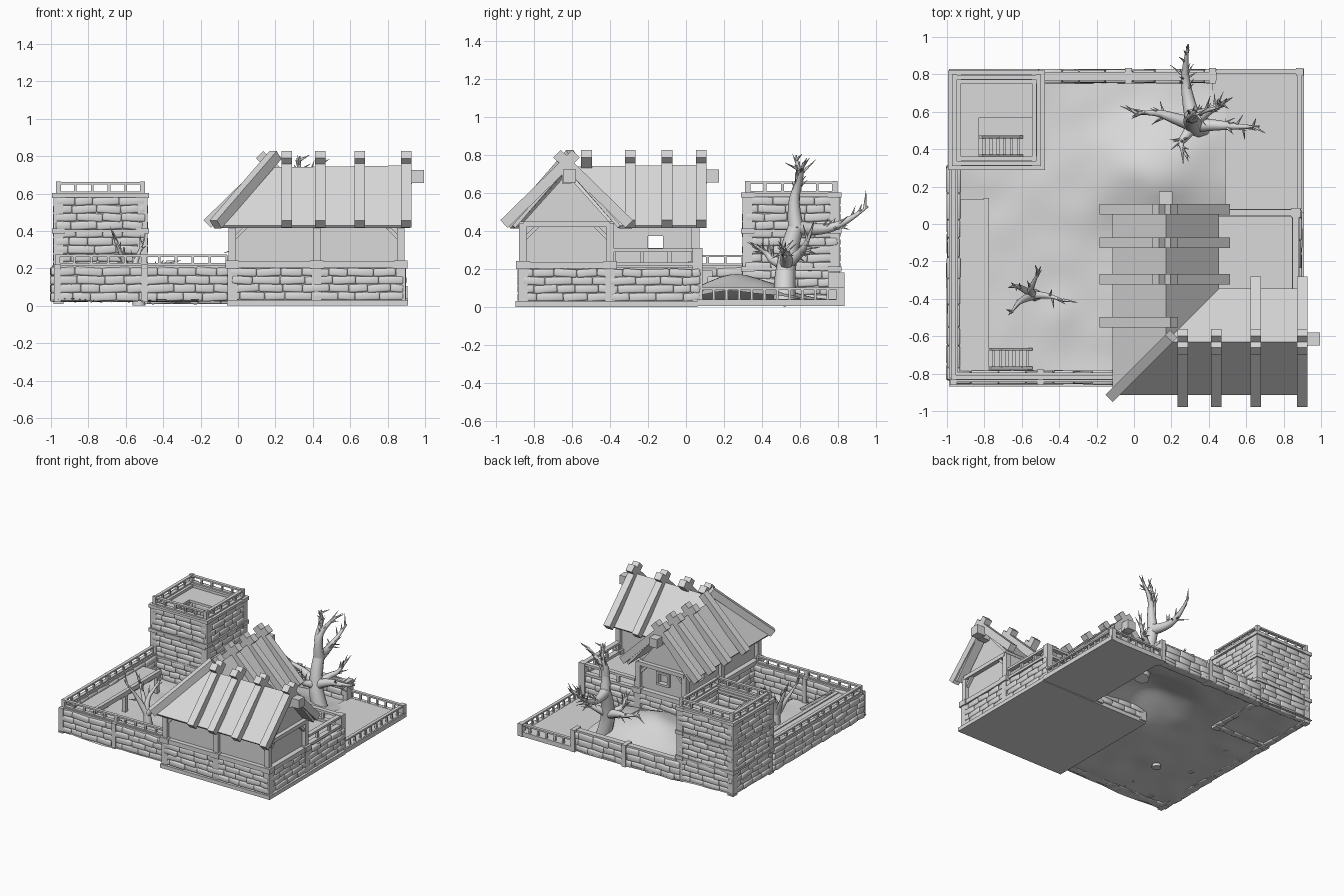
import bpy, bmesh, math, random
from mathutils import Vector, Matrix, noise

random.seed(4)
if "Cube" in bpy.data.objects:
    bpy.data.objects.remove(bpy.data.objects["Cube"])

grey = bpy.data.materials.new("plain grey")
grey.use_nodes = True
grey.diffuse_color = (0.7, 0.7, 0.7, 1)
grey.node_tree.nodes["Principled BSDF"].inputs["Base Color"].default_value = (0.7, 0.7, 0.7, 1)


def finish(bm, name, smooth=False):
    mesh = bpy.data.meshes.new(name)
    bmesh.ops.recalc_face_normals(bm, faces=bm.faces)
    bm.to_mesh(mesh)
    bm.free()
    mesh.materials.append(grey)
    for p in mesh.polygons:
        p.use_smooth = smooth
    ob = bpy.data.objects.new(name, mesh)
    bpy.context.collection.objects.link(ob)
    return ob


def box(bm, x0, x1, y0, y1, z0, z1):
    m = Matrix.Translation(((x0 + x1) / 2, (y0 + y1) / 2, (z0 + z1) / 2))
    bmesh.ops.create_cube(bm, size=1, matrix=m @ Matrix.Diagonal((x1 - x0, y1 - y0, z1 - z0, 1)))


def post(bm, x, y, r, z0, z1):
    box(bm, x - r, x + r, y - r, y + r, z0, z1)


def beam(bm, a, b, w=0.03, h=0.03):
    """Box of width w and height h running from a to b."""
    a, b = Vector(a), Vector(b)
    d = b - a
    side = d.cross((0, 0, 1)).normalized()
    d_n = d.normalized()
    rot = Matrix((d_n, side, d_n.cross(side))).transposed().to_4x4()
    m = Matrix.Translation((a + b) / 2) @ rot @ Matrix.Diagonal((d.length, w, h, 1))
    bmesh.ops.create_cube(bm, size=1, matrix=m)


def stone_wall(name, runs, z0, z1, thick=0.08):
    """Solid cores faced with rows of rounded, uneven blocks."""
    core, blocks = bmesh.new(), bmesh.new()
    rows = round((z1 - z0) / 0.043)
    rh = (z1 - z0) / rows
    for a, b in runs:
        a, b = Vector(a), Vector(b)
        d = (b - a).normalized()
        length = (b - a).length
        beam(core, (*a, (z0 + z1) / 2), (*b, (z0 + z1) / 2), thick - 0.03, z1 - z0)
        for r in range(rows):
            s = -random.uniform(0, 0.08)
            while s < length - 0.01:
                e = s + random.uniform(0.09, 0.15)
                p, q = a + d * max(s, -0.015), a + d * min(e, length + 0.015)
                zc = z0 + rh * (r + 0.5)
                tilt = random.uniform(-0.005, 0.005)
                beam(blocks, (*p, zc - tilt), (*q, zc + tilt), thick - random.uniform(0, 0.016), rh)
                s = e
    finish(core, name + "_core")
    ob = finish(blocks, name + "_blocks", True)
    mod = ob.modifiers.new("rounding", "BEVEL")
    mod.width, mod.segments = 0.009, 2


def railing(bm, a, b, z0, z1, gap=0.09, t=0.014):
    """Bottom rail, top rail and evenly spaced balusters."""
    a, b = Vector(a), Vector(b)
    beam(bm, (*a, z0), (*b, z0), t * 2, t)
    beam(bm, (*a, z1), (*b, z1), t * 1.8, t * 0.9)
    n = max(2, round((b - a).length / gap))
    for i in range(n + 1):
        p = a.lerp(b, i / n)
        post(bm, p.x, p.y, t / 2, z0, z1)


def ladder(name, a, b, width, rungs=6):
    bm = bmesh.new()
    side = Vector((0, width / 2, 0))
    a, b = Vector(a), Vector(b)
    for s in (-1, 1):
        beam(bm, a + side * s, b + side * s, 0.014, 0.02)
    for i in range(rungs):
        p = a.lerp(b, (i + 0.5) / rungs)
        beam(bm, p - side, p + side, 0.016, 0.014)
    finish(bm, name)


# Ground with a broad mound in the back half
bm = bmesh.new()
bmesh.ops.create_grid(bm, x_segments=40, y_segments=40, size=1)
for v in bm.verts:
    x, y = -0.25 + v.co.x * 0.74, -0.02 + v.co.y * 0.85
    mound = 0.14 * math.exp(-(((x - 0.14) / 0.36) ** 2 + ((y - 0.28) / 0.28) ** 2))
    wave = 0.014 * noise.noise((x * 5, y * 5, 0))
    v.co = (x, y, 0.028 + mound + wave)
finish(bm, "ground", True)

# Base slab under the house and the low deck
bm = bmesh.new()
box(bm, 0.42, 0.91, 0.06, 0.83, 0.005, 0.04)
box(bm, -0.06, 0.91, -0.9, 0.06, 0, 0.03)
finish(bm, "base_slab")

# Stone walls
stone_wall("yard_wall", [((-0.96, -0.82), (-0.06, -0.82)), ((-0.965, -0.82), (-0.965, 0.3))], 0.025, 0.205)
stone_wall("back_wall", [((-0.5, 0.79), (0.42, 0.79))], 0.01, 0.16)
stone_wall("house_footing", [((-0.03, -0.86), (0.87, -0.86)), ((0.87, -0.86), (0.87, 0.06)),
                             ((-0.03, -0.82), (-0.03, 0.05)), ((-0.03, 0.05), (0.87, 0.05))], 0.03, 0.2, 0.06)
TX, TY = (-0.96, -0.51), (0.325, 0.785)
corners = [(TX[0], TY[0]), (TX[1], TY[0]), (TX[1], TY[1]), (TX[0], TY[1])]
edges = [(corners[i], corners[(i + 1) % 4]) for i in range(4)]
stone_wall("tower_wall", edges, 0.02, 0.58, 0.06)

# Tower timbers, floors with hatch, parapet
bm = bmesh.new()
for x, y in corners:
    post(bm, x, y, 0.026, 0.01, 0.6)
    post(bm, x, y, 0.014, 0.6, 0.665)
for a, b in edges:
    for z in (0.2, 0.4):
        beam(bm, (*a, z), (*b, z), 0.062, 0.016)
    beam(bm, (*a, 0.59), (*b, 0.59), 0.07, 0.02)
    railing(bm, a, b, 0.604, 0.654)
for x, y in corners:
    for z in (0.2, 0.4, 0.59):
        post(bm, x, y, 0.035, z - 0.014, z + 0.014)
finish(bm, "tower_timbers")
bm = bmesh.new()
box(bm, TX[0], -0.83, *TY, 0.555, 0.575)
box(bm, -0.53, TX[1], *TY, 0.555, 0.575)
box(bm, -0.83, -0.53, TY[0], 0.36, 0.555, 0.575)
box(bm, -0.83, -0.53, 0.57, TY[1], 0.555, 0.575)
box(bm, *TX, *TY, 0.28, 0.3)
finish(bm, "tower_floors")
ladder("tower_ladder", (-0.6, 0.415, 0.3), (-0.82, 0.415, 0.57), 0.1)

# Yard railings and posts
bm = bmesh.new()
for a, b in (((-0.965, -0.82), (-0.06, -0.82)), ((-0.965, -0.82), (-0.965, 0.3))):
    beam(bm, (*a, 0.21), (*b, 0.21), 0.05, 0.018)
    railing(bm, a, b, 0.222, 0.268)
for x, y in ((-0.965, -0.82), (-0.5, -0.82), (-0.965, -0.27)):
    box(bm, x - 0.018, x + 0.018, y - 0.042, y + 0.042, 0.02, 0.22)
    post(bm, x, y, 0.014, 0.2, 0.275)
beam(bm, (-0.48, 0.79, 0.165), (0.44, 0.79, 0.165), 0.045, 0.02)
for x in (-0.03, 0.42):
    box(bm, x - 0.018, x + 0.018, 0.75, 0.835, 0.005, 0.18)
finish(bm, "yard_railings")

# Low railing of the deck
bm = bmesh.new()
railing(bm, (0.885, 0.08), (0.885, 0.815), 0.035, 0.095, 0.07)
railing(bm, (0.44, 0.815), (0.885, 0.815), 0.035, 0.095, 0.07)
post(bm, 0.885, 0.815, 0.02, 0.005, 0.105)
finish(bm, "deck_railing")

# Raised walkway and its ladder
bm = bmesh.new()
box(bm, -0.94, -0.8, -0.79, 0.13, 0.17, 0.185)
beam(bm, (-0.79, -0.82, 0.175), (-0.79, 0.14, 0.175), 0.03, 0.035)
for y in (-0.75, -0.3, 0.1):
    post(bm, -0.79, y, 0.015, 0.02, 0.17)
finish(bm, "walkway")
ladder("walkway_ladder", (-0.55, -0.72, 0.03), (-0.77, -0.72, 0.2), 0.1)

# Terrace
bm = bmesh.new()
box(bm, 0.36, 0.87, -0.4, 0.05, 0.185, 0.21)
railing(bm, (0.4, 0.06), (0.865, 0.06), 0.225, 0.298, 0.15, 0.02)
railing(bm, (0.865, -0.38), (0.865, 0.06), 0.225, 0.298, 0.15, 0.02)
post(bm, 0.865, 0.06, 0.026, 0.03, 0.31)
finish(bm, "terrace")


# House bodies: gabled sections extruded along x or y
def gabled_body(name, centre, half, start, end, along_x):
    bm = bmesh.new()
    section = [(-half, 0.2), (half, 0.2), (half, 0.45), (0, 0.7), (-half, 0.45)]
    place = lambda u, z, t: (t, centre + u, z) if along_x else (centre + u, t, z)
    face = bm.faces.new([bm.verts.new(place(u, z, start)) for u, z in section])
    ext = bmesh.ops.extrude_face_region(bm, geom=[face])["geom"]
    move = (end - start, 0, 0) if along_x else (0, end - start, 0)
    bmesh.ops.translate(bm, verts=[g for g in ext if isinstance(g, bmesh.types.BMVert)], vec=move)
    return finish(bm, name)


gabled_body("front_wing", -0.63, 0.225, 0.17, 0.86, True)
wing = gabled_body("back_wing", 0.17, 0.19, -0.63, 0.04, False)
bm = bmesh.new()
box(bm, -0.02, 0.2, -0.855, -0.6, 0.2, 0.45)
finish(bm, "house_corner")
bm = bmesh.new()
box(bm, -0.3, 0.7, -0.2, -0.12, 0.31, 0.375)
box(bm, 0.125, 0.215, 0.01, 0.2, 0.31, 0.39)
cutter = finish(bm, "window_cutter")
cutter.hide_render = True
cutter.hide_viewport = True
mod = wing.modifiers.new("windows", "BOOLEAN")
mod.object, mod.operation, mod.solver = cutter, "DIFFERENCE", "EXACT"

# House frame: sills, posts, top plates, braces, window frame
bm = bmesh.new()
A, B, C, D = (-0.03, -0.86), (0.87, -0.86), (0.87, -0.4), (-0.03, 0.05)
E = (0.38, 0.05)
for a, b in ((A, B), (B, C), (A, D), (D, E)):
    beam(bm, (*a, 0.22), (*b, 0.22), 0.06, 0.035)
    beam(bm, (*a, 0.435), (*b, 0.435), 0.045, 0.03)
for p in (A, B, C, D, E, (0.42, -0.86), (-0.03, -0.4)):
    post(bm, *p, 0.026, 0.01, 0.2)
    post(bm, *p, 0.02, 0.2, 0.44)
    post(bm, *p, 0.036, 0.2, 0.242)
for a, b in ((A, B), (B, A), (B, C), (C, B), (A, D), (D, A), (D, E), (E, D)):
    d = (Vector(b) - Vector(a)).normalized() * 0.08
    beam(bm, (*a, 0.35), (a[0] + d.x, a[1] + d.y, 0.43), 0.022, 0.02)
for x in (0.12, 0.22):
    post(bm, x, 0.045, 0.009, 0.3, 0.4)
for z in (0.305, 0.395):
    beam(bm, (0.115, 0.045, z), (0.225, 0.045, z), 0.02, 0.016)
finish(bm, "house_frame")

# Roof: two ridges joined by a hip and a valley
bm = bmesh.new()
hip, valley, knee = (-0.115, -0.915, 0.43), (0.455, -0.345, 0.43), (0.17, -0.63, 0.74)
east_top, north_top = (0.92, -0.63, 0.75), (0.17, 0.1, 0.75)
planes = ([hip, (0.92, -0.915, 0.43), east_top, knee], [hip, knee, north_top, (-0.115, 0.1, 0.43)],
          [knee, valley, (0.455, 0.1, 0.43), north_top], [knee, east_top, (0.92, -0.345, 0.43), valley])
for pts in planes:
    bm.faces.new([bm.verts.new(p) for p in pts])
bmesh.ops.remove_doubles(bm, verts=bm.verts, dist=0.001)
roof = finish(bm, "roof")
mod = roof.modifiers.new("thickness", "SOLIDIFY")
mod.thickness, mod.offset = 0.02, -1

# Rafters lying over the roof, ridge poles, hip beam
bm = bmesh.new()
OUT, UP, LOW, HIGH = 0.33, 0.05, 0.437, 0.808
for x in (0.26, 0.44, 0.65, 0.9):
    for s in (-1, 1):
        foot = (x, -0.63 + s * OUT, LOW) if s < 0 or x > 0.6 else (x, -0.63, 0.755)
        beam(bm, foot, (x, -0.63 - s * UP, HIGH), 0.056, 0.056)
for y in (-0.525, -0.295, -0.1, 0.08):
    for s in (-1, 1):
        if s < 0 or y > -0.4:
            beam(bm, (0.165 + s * OUT, y, LOW), (0.165 - s * UP, y, HIGH), 0.056, 0.056)
beam(bm, (-0.12, -0.92, 0.435), (0.2, -0.6, 0.805), 0.055, 0.056)
beam(bm, (0.2, -0.63, 0.68), (0.93, -0.63, 0.68), 0.05, 0.06)
beam(bm, (0.92, -0.615, 0.69), (0.995, -0.615, 0.69), 0.07, 0.07)
beam(bm, (0.17, -0.6, 0.68), (0.17, 0.11, 0.68), 0.05, 0.06)
beam(bm, (0.17, 0.1, 0.69), (0.17, 0.175, 0.69), 0.07, 0.07)
finish(bm, "roof_beams")


# Bare trees: tapered limbs with random twigs
def tree(name, limbs, twigs, reach):
    cu = bpy.data.curves.new(name, "CURVE")
    cu.dimensions, cu.bevel_depth, cu.bevel_resolution = "3D", 1.0, 2
    cu.use_fill_caps = True
    cu.materials.append(grey)

    def limb(pts, r0, r1):
        sp = cu.splines.new("NURBS" if len(pts) > 2 else "POLY")
        sp.points.add(len(pts) - 1)
        for i, (pt, p) in enumerate(zip(sp.points, pts)):
            pt.co = (*p, 1)
            pt.radius = r0 + (r1 - r0) * i / (len(pts) - 1)
        if len(pts) > 2:
            sp.use_endpoint_u, sp.order_u = True, 3

    for pts, r0, r1 in limbs:
        limb(pts, r0, r1)
        if r1 > 0.01:
            continue
        pts = [Vector(p) for p in pts]
        for i in range(twigs):
            k = random.randrange(1, len(pts) - 1)
            p = pts[k].lerp(pts[k + 1], random.uniform(0, 0.9))
            d = (pts[k + 1] - pts[k]).normalized()
            d += Vector([random.uniform(-1, 1) for j in range(3)]) * 0.9 + Vector((0, 0, 0.2))
            q = p + d.normalized() * reach * random.uniform(0.5, 1)
            limb([p, q], 0.009, 0.001)
    ob = bpy.data.objects.new(name, cu)
    bpy.context.collection.objects.link(ob)


fork, low = (0.31, 0.58, 0.42), (0.32, 0.53, 0.22)
tree("large_tree", [
    ([(0.37, 0.52, 0.02), (0.33, 0.52, 0.15), low, (0.31, 0.55, 0.33), fork], 0.06, 0.042),
    ([fork, (0.31, 0.56, 0.55), (0.34, 0.6, 0.66), (0.44, 0.62, 0.76)], 0.042, 0.006),
    ([(0.31, 0.57, 0.55), (0.3, 0.58, 0.62), (0.33, 0.6, 0.7), (0.33, 0.58, 0.8)], 0.03, 0.004),
    ([fork, (0.28, 0.7, 0.4), (0.27, 0.84, 0.44), (0.29, 0.96, 0.53)], 0.042, 0.005),
    ([low, (0.2, 0.57, 0.27), (0.12, 0.6, 0.28), (0.0, 0.59, 0.32)], 0.04, 0.005),
    ([low, (0.45, 0.53, 0.28), (0.54, 0.52, 0.28), (0.67, 0.52, 0.31)], 0.04, 0.005),
    ([low, (0.27, 0.46, 0.24), (0.24, 0.43, 0.28), (0.28, 0.37, 0.32)], 0.035, 0.005),
    ([low, (0.38, 0.6, 0.28), (0.46, 0.63, 0.32), (0.49, 0.66, 0.4)], 0.035, 0.005)], 12, 0.11)
root = (-0.54, -0.38, 0.1)
tree("small_tree", [
    ([(-0.53, -0.38, 0), (-0.53, -0.38, 0.06), root], 0.035, 0.026),
    ([root, (-0.56, -0.36, 0.2), (-0.53, -0.3, 0.28), (-0.5, -0.23, 0.36)], 0.026, 0.003),
    ([root, (-0.59, -0.4, 0.2), (-0.63, -0.43, 0.28), (-0.66, -0.48, 0.36)], 0.026, 0.003),
    ([root, (-0.48, -0.38, 0.16), (-0.43, -0.39, 0.2), (-0.37, -0.41, 0.24)], 0.024, 0.003),
    ([root, (-0.6, -0.34, 0.22), (-0.64, -0.33, 0.32), (-0.67, -0.34, 0.4)], 0.022, 0.003)], 5, 0.09)
